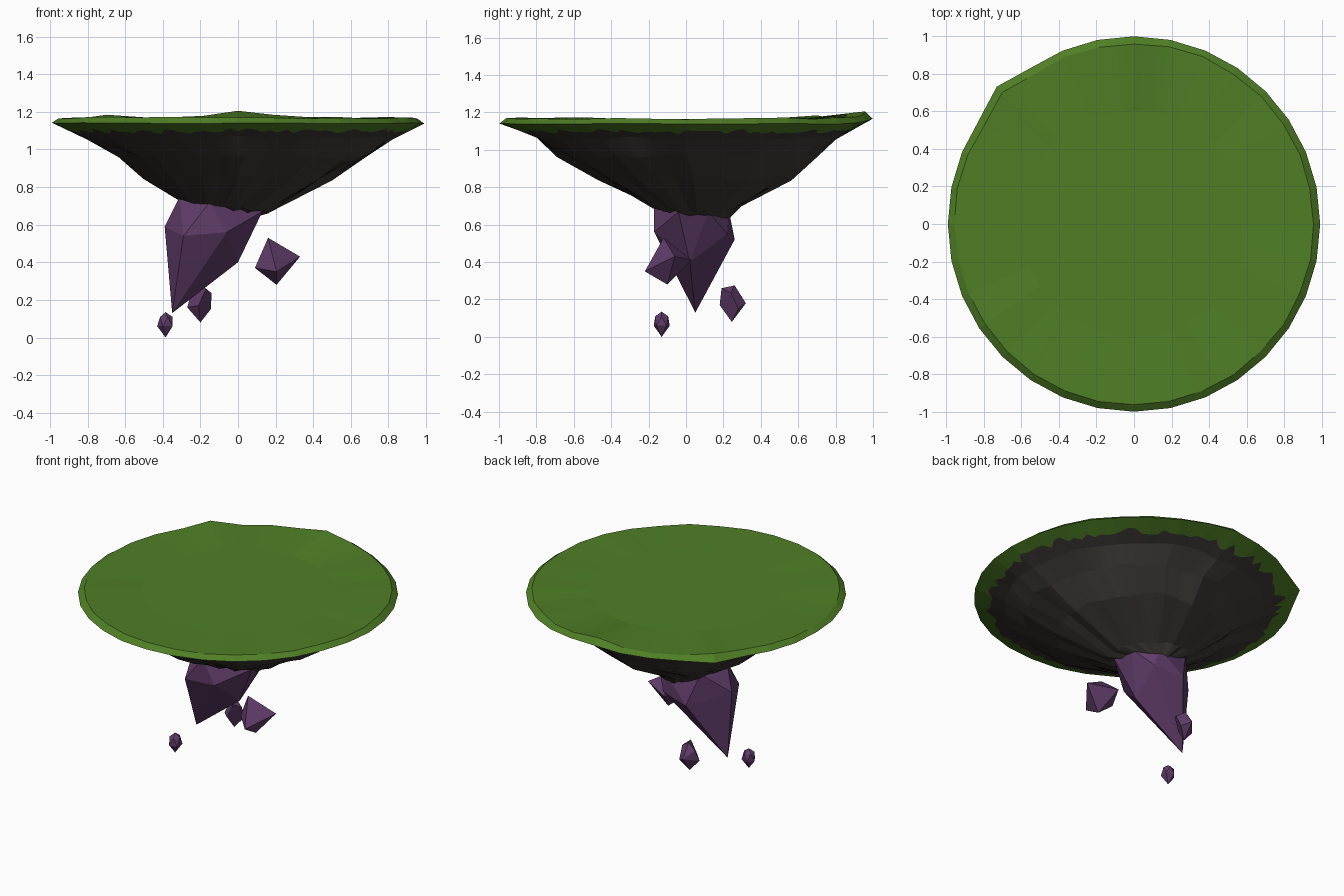
import bpy, bmesh, math, random
from mathutils import Vector

if "Cube" in bpy.data.objects:
    bpy.data.objects.remove(bpy.data.objects["Cube"])

random.seed(4)
SIDES, SUB = 32, 4          # faceted outline, subdivided for the ragged grass edge


def material(name, rgb):
    m = bpy.data.materials.new(name)
    m.diffuse_color = (*rgb, 1)
    m.use_nodes = True
    m.node_tree.nodes["Principled BSDF"].inputs["Base Color"].default_value = m.diffuse_color
    return m


grass = material("grass green", (0.080, 0.212, 0.019))
rock = material("dark rock", (0.050, 0.043, 0.039))
purple = material("crystal purple", (0.120, 0.047, 0.145))


def finish(bm, name, mats):
    bmesh.ops.recalc_face_normals(bm, faces=bm.faces[:])
    me = bpy.data.meshes.new(name)
    bm.to_mesh(me)
    bm.free()
    for m in mats:
        me.materials.append(m)
    ob = bpy.data.objects.new(name, me)
    bpy.context.collection.objects.link(ob)
    return ob


def ring(z, cx, cy, rx, ry, jr=0.0, jz=0.0, shape=None):
    """Faceted ellipse with jitter; each straight side is cut into SUB pieces."""
    corners = []
    for i in range(SIDES):
        a = 2 * math.pi * i / SIDES
        k = 1 + random.uniform(-jr, jr)
        p = Vector((cx + rx * k * math.cos(a), cy + ry * k * math.sin(a),
                    z + random.uniform(-jz, jz)))
        corners.append(shape(p, i) if shape else p)
    pts = []
    for i in range(SIDES):
        for s in range(SUB):
            pts.append(corners[i].lerp(corners[(i + 1) % SIDES], s / SUB))
    return pts


# Outline details: the chipped back-left corner and the raised back edge
def rim_shape(p, i):
    if i == 12:
        p.x, p.y = -0.73, 0.73
    if 6 <= i <= 10:
        p.z += 0.025 * (1 - abs(i - 8) / 3)
    return p


def top_shape(p, i):
    if i == 12:
        p.x, p.y = -0.70, 0.70
        p.z += 0.012
    p.z += {7: 0.018, 8: 0.04, 9: 0.006}.get(i, 0)
    return p


def base_shape(p, i):
    p.z -= 0.13 * p.x
    return p


# Floating island: grass disc, ragged grass border and tapering rock
rim = ring(1.14, 0, 0, 0.99, 0.998, 0.0, 0.003, rim_shape)
shoulder = ring(1.06, 0, 0, 0.81, 0.81, 0.012, 0.012)
border = []
for i in range(SIDES * SUB):
    border.append(rim[i].lerp(shoulder[i], 0.52 + random.uniform(-0.16, 0.16)))
rings = [
    ring(1.164, 0, 0, 0.6, 0.6),
    ring(1.168, 0, 0, 0.955, 0.96, 0.004, 0.005, top_shape),
    rim, border, shoulder,
    ring(0.965, 0.03, 0.01, 0.66, 0.68, 0.03, 0.012),
    ring(0.85, 0.0, 0.04, 0.50, 0.52, 0.03, 0.015),
    ring(0.69, -0.07, 0.06, 0.25, 0.23, 0.05, 0.01, base_shape),
]
bm = bmesh.new()
loops = [[bm.verts.new(p) for p in r] for r in rings]
n = SIDES * SUB
for k in range(len(loops) - 1):
    for i in range(n):
        j = (i + 1) % n
        f = bm.faces.new((loops[k][i], loops[k + 1][i], loops[k + 1][j], loops[k][j]))
        f.material_index = 1 if k >= 3 else 0
for loop, apex, mi in ((loops[0], (0, 0, 1.165), 0), (loops[-1], (-0.05, 0.2, 0.60), 1)):
    c = bm.verts.new(apex)
    for i in range(n):
        bm.faces.new((loop[i], loop[(i + 1) % n], c)).material_index = mi
finish(bm, "floating_island", [grass, rock])


# Crystals: each is the convex hull of a few corner points
def crystal(name, pts):
    bm = bmesh.new()
    for p in pts:
        bm.verts.new(p)
    res = bmesh.ops.convex_hull(bm, input=bm.verts[:])
    junk = [v for v in res["geom_interior"] if isinstance(v, bmesh.types.BMVert)]
    if junk:
        bmesh.ops.delete(bm, geom=junk, context='VERTS')
    finish(bm, name, [purple])


crystal("main_crystal", [
    (-0.35, 0.05, 0.13),
    (-0.39, 0.06, 0.59), (-0.29, -0.16, 0.54), (-0.06, -0.17, 0.56),
    (0.0, 0.02, 0.40), (-0.18, 0.26, 0.52), (0.02, 0.22, 0.55),
    (-0.31, 0.0, 0.75), (-0.15, -0.17, 0.72), (0.13, -0.04, 0.67),
    (0.12, 0.12, 0.67), (-0.02, 0.23, 0.67), (-0.25, 0.2, 0.73)])

crystal("right_shard", [
    (0.16, -0.12, 0.53), (0.33, -0.06, 0.43), (0.205, -0.10, 0.28),
    (0.09, -0.10, 0.37), (0.205, -0.22, 0.35), (0.15, 0.03, 0.41)])

crystal("back_shard", [
    (-0.20, 0.26, 0.275), (-0.17, 0.19, 0.26), (-0.14, 0.24, 0.235),
    (-0.145, 0.28, 0.15), (-0.20, 0.245, 0.08), (-0.27, 0.24, 0.16),
    (-0.20, 0.32, 0.18), (-0.21, 0.18, 0.17), (-0.25, 0.26, 0.23)])

# Smallest shard: two stacked five-sided rings between a top and a bottom tip
pts = [(-0.385, -0.13, 0.135), (-0.385, -0.13, 0.0)]
for z, r, off in ((0.11, 0.036, 0.0), (0.06, 0.045, 0.6)):
    for i in range(5):
        a = off + 2 * math.pi * i / 5
        pts.append((-0.385 + r * math.cos(a), -0.13 + r * math.sin(a), z))
crystal("small_shard", pts)
